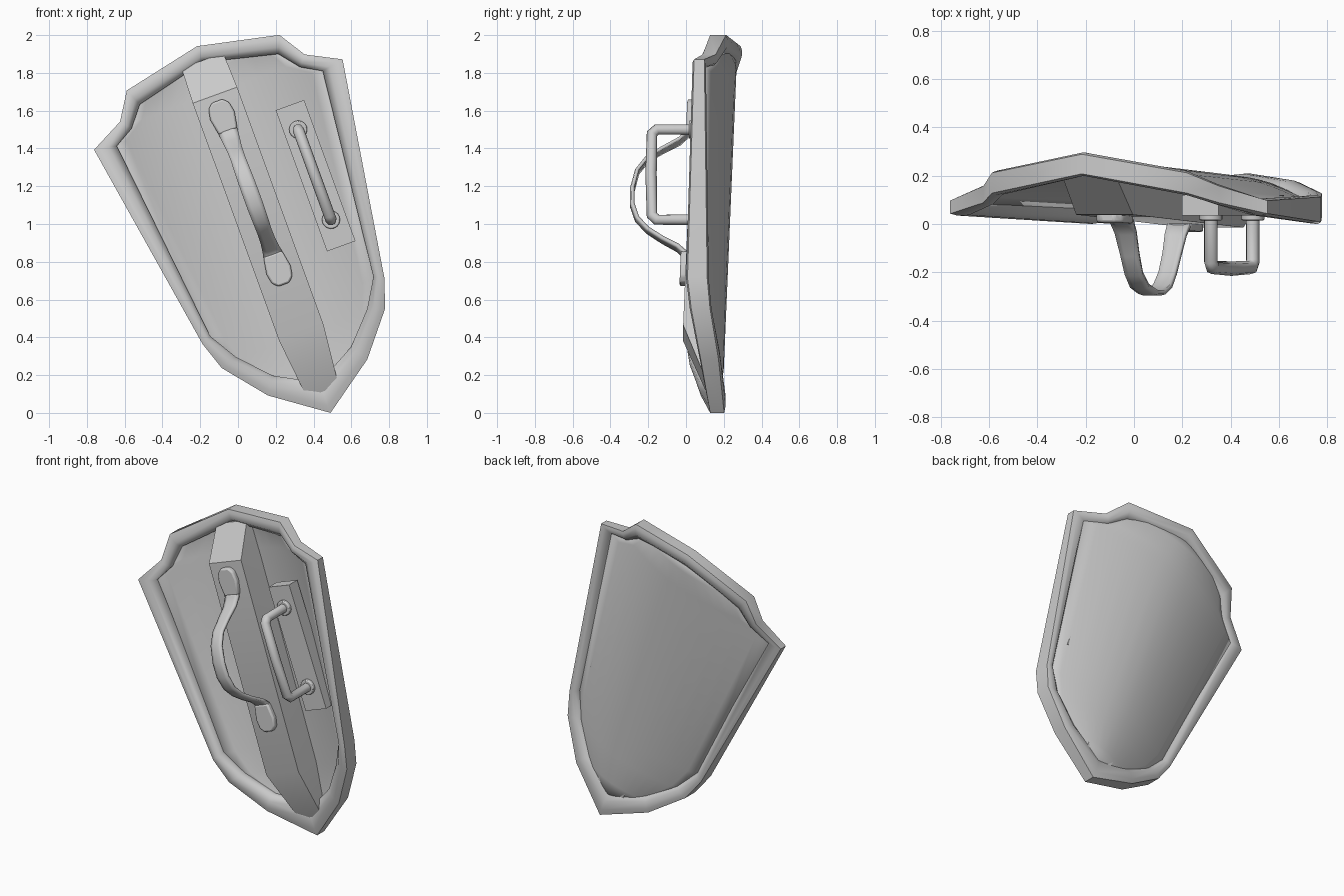
import bpy, bmesh, math
from mathutils import Matrix

if "Cube" in bpy.data.objects:
    bpy.data.objects.remove(bpy.data.objects["Cube"])

# The whole shield leans 20 degrees in the xz plane around its tip
LEAN = Matrix.Translation((0.49, 0, 0)) @ Matrix.Rotation(math.radians(-20), 4, 'Y')


def finish(obj, angle=40, bevel=0, thick=0, offset=-1):
    obj.matrix_world = LEAN
    if thick:
        m = obj.modifiers.new("Solidify", 'SOLIDIFY')
        m.thickness, m.offset = thick, offset
    if bevel:
        m = obj.modifiers.new("Bevel", 'BEVEL')
        m.width, m.segments = bevel, 2
    bpy.ops.object.select_all(action='DESELECT')
    obj.select_set(True)
    bpy.context.view_layer.objects.active = obj
    bpy.ops.object.shade_smooth_by_angle(angle=math.radians(angle))


def loft(name, sections, closed=True, loop=False, caps=True, **kw):
    """Skin a list of equal-length cross-sections."""
    bm = bmesh.new()
    rows = [[bm.verts.new(p) for p in s] for s in sections]
    n, k = len(rows), len(rows[0])
    for i in range(n if loop else n - 1):
        a, b = rows[i], rows[(i + 1) % n]
        for j in range(k if closed else k - 1):
            bm.faces.new((a[j], a[(j + 1) % k], b[(j + 1) % k], b[j]))
    if closed and caps and not loop:
        bm.faces.new(rows[0])
        bm.faces.new(rows[-1])
    bmesh.ops.remove_doubles(bm, verts=bm.verts, dist=1e-5)
    bmesh.ops.recalc_face_normals(bm, faces=bm.faces)
    me = bpy.data.meshes.new(name)
    bm.to_mesh(me)
    bm.free()
    obj = bpy.data.objects.new(name, me)
    bpy.context.collection.objects.link(obj)
    finish(obj, **kw)
    return obj


# Right half of the outline: outer u, v, inner u, v, front y, back y
HALF = [
    (0.00, 0.00, 0.00, 0.17, 0.12, 0.21),
    (0.28, 0.20, 0.22, 0.29, 0.07, 0.18),
    (0.46, 0.42, 0.37, 0.45, 0.02, 0.135),
    (0.512, 0.573, 0.46, 0.60, 0.00, 0.12),
    (0.70, 1.737, 0.58, 1.715, 0.035, 0.105),
    (0.52, 1.83, 0.475, 1.775, 0.08, 0.165),
    (0.43, 1.973, 0.39, 1.88, 0.12, 0.22),
    (0.00, 2.066, 0.00, 1.975, 0.20, 0.297),
]
MIRROR = [(-a, b, -c, d, f, k) for a, b, c, d, f, k in HALF[-2:0:-1]]

# Rim: rounded band following the outline
BAND = [(0, 0, .008), (.25, 0, 0), (.65, 0, .002), (1, 0, .03),
        (1, 1, -.03), (.65, 1, -.002), (.25, 1, 0), (0, 1, -.008)]
loft("rim", [[(a + (c - a) * s, f + (k - f) * side + dy, b + (d - b) * s)
              for s, side, dy in BAND]
             for a, b, c, d, f, k in HALF + MIRROR], loop=True, angle=55)

# Panel: curved sheet, one row per outline point
rows = []
for a, b, c, d, f, k in HALF:
    u, v = (a + c) / 2, (b + d) / 2
    edge = (f + k) / 2 + .015
    mid = 0.19 + 0.04 * v if u else edge
    rows.append([(u * t / 6, mid + (edge - mid) * abs(t / 6) ** 1.8, v)
                 for t in range(-6, 7)])
panel = loft("panel", rows, closed=False, thick=0.025, angle=60)
if sum(p.normal.y for p in panel.data.polygons) < 0:
    panel.data.flip_normals()


# Spine: raised plank with both ends bent back to the rim
def spine_y(v):
    return -0.015 + (v - 0.45) * 0.04


SPINE = [(.12, .12, .09), (.45, spine_y(.45), .125),
         (1.79, spine_y(1.79), .125), (1.985, .205, .118)]
loft("spine", [[(-w, y, v), (w, y, v), (w, .175 + .04 * v, v), (-w, .175 + .04 * v, v)]
               for v, y, w in SPINE], angle=25)

# Strap pads: flat inner end, rounded outer end
PAD = [(.052, 0), (.068, .09), (.058, .145), (.03, .172)]
for name, v0, s in (("upper_strap_pad", 1.585, 1), ("lower_strap_pad", .895, -1)):
    pts = [(u, v0 + s * h) for u, h in PAD] + [(-u, v0 + s * h) for u, h in PAD[::-1]]
    loft(name, [[(u, spine_y(v) + dy, v) for u, v in pts] for dy in (-.03, .01)],
         bevel=0.01)

# Arm strap: bowed ribbon between the pads
STRAP = [(1.62, .02, .05), (1.575, .005, .05), (1.53, -.04, .046), (1.48, -.13, .04),
         (1.43, -.21, .038), (1.36, -.262, .04), (1.26, -.287, .042),
         (1.17, -.288, .042), (1.09, -.262, .04), (1.03, -.21, .038),
         (.975, -.13, .04), (.93, -.05, .046), (.895, -.012, .05), (.86, -.008, .05)]
loft("arm_strap", [[(-w, y + .006, v), (-w * .5, y, v), (w * .5, y, v), (w, y + .006, v)]
                   for v, y, w in STRAP], closed=False, thick=0.018, offset=0, angle=60)

# Grip block
loft("grip_block", [[(.275, y, .81), (.435, y, .81), (.435, y, 1.605), (.275, y, 1.605)]
                    for y in (.035, .12)])

# Grip handle: bent round bar
PATH = [(.06, 1.468), (-.155, 1.468), (-.18, 1.445), (-.185, 1.22),
        (-.18, .985), (-.155, .96), (.06, .96)]
cu = bpy.data.curves.new("grip_handle", 'CURVE')
cu.dimensions = '3D'
cu.bevel_depth, cu.bevel_resolution = 0.03, 2
sp = cu.splines.new('POLY')
sp.points.add(len(PATH) - 1)
for p, (y, v) in zip(sp.points, PATH):
    p.co = (.352, y, v, 1)
handle = bpy.data.objects.new("grip_handle", cu)
bpy.context.collection.objects.link(handle)
bpy.ops.object.select_all(action='DESELECT')
handle.select_set(True)
bpy.context.view_layer.objects.active = handle
bpy.ops.object.convert(target='MESH')
finish(bpy.context.view_layer.objects.active, angle=50)

# Round washers where the handle meets the block
for name, v in (("upper_washer", 1.468), ("lower_washer", .96)):
    ring = [(math.cos(i * math.pi / 8) * .048, math.sin(i * math.pi / 8) * .048)
            for i in range(16)]
    loft(name, [[(.352 + a, y, v + b) for a, b in ring] for y in (.015, .045)], bevel=.006)
